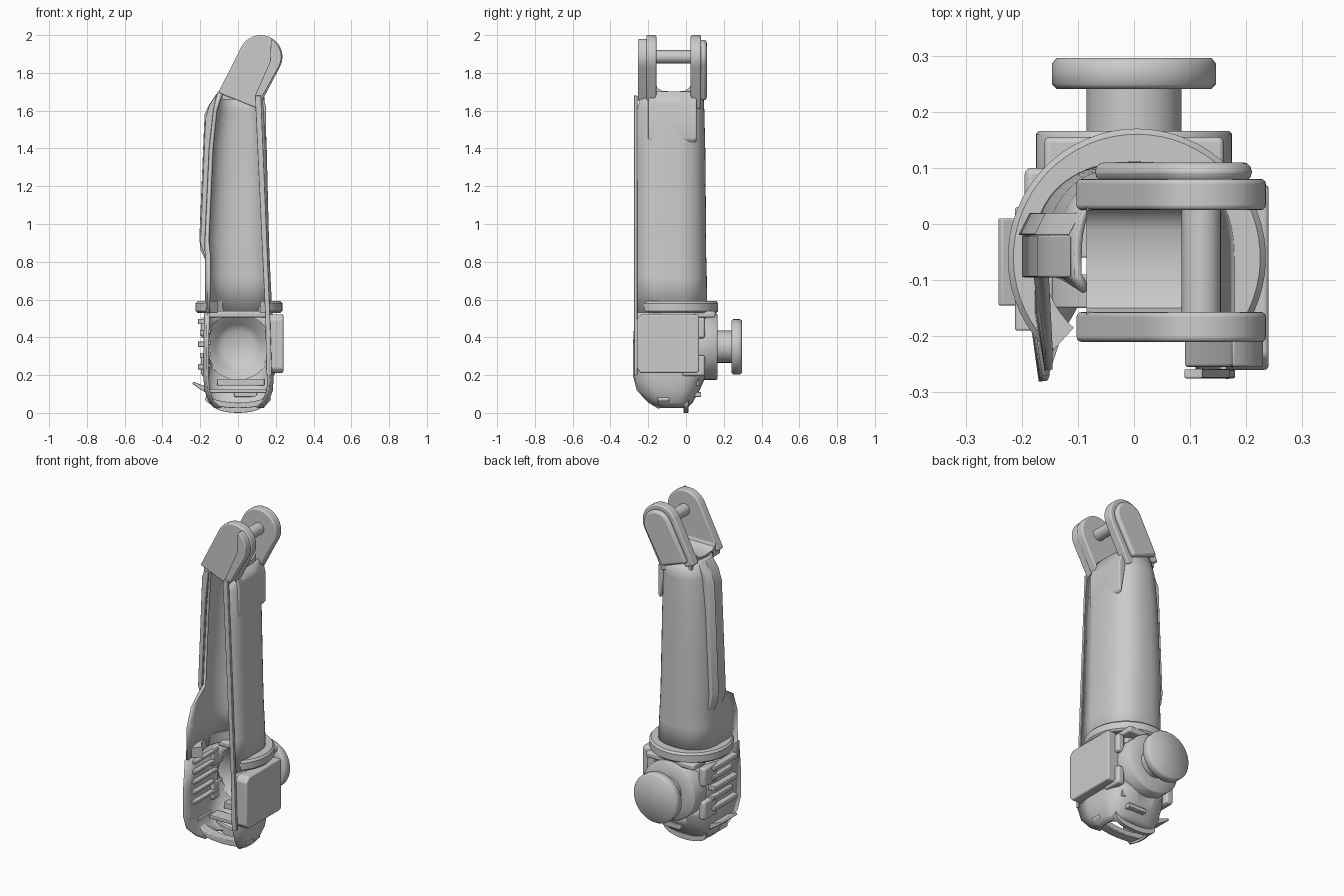
import bpy, bmesh, math
from mathutils import Vector

if "Cube" in bpy.data.objects:
    bpy.data.objects.remove(bpy.data.objects["Cube"])


def finish(name, bm, bevel=0, thick=0, angle=35):
    bmesh.ops.recalc_face_normals(bm, faces=bm.faces)
    me = bpy.data.meshes.new(name)
    bm.to_mesh(me)
    bm.free()
    ob = bpy.data.objects.new(name, me)
    bpy.context.collection.objects.link(ob)
    if thick:
        m = ob.modifiers.new("wall", 'SOLIDIFY')
        m.thickness, m.offset = thick, 0
    if bevel:
        m = ob.modifiers.new("bevel", 'BEVEL')
        m.width, m.segments = bevel, 3
    bpy.ops.object.select_all(action='DESELECT')
    bpy.context.view_layer.objects.active = ob
    ob.select_set(True)
    bpy.ops.object.shade_smooth_by_angle(angle=math.radians(angle))
    return ob


def box(name, x, y, z, bevel=0.006):
    bm = bmesh.new()
    bmesh.ops.create_cube(bm, size=1)
    for v in bm.verts:
        v.co = Vector([r[0] + (c + .5) * (r[1] - r[0]) for c, r in zip(v.co, (x, y, z))])
    return finish(name, bm, bevel)


def prism(name, pts, lo, hi, axis='y', bevel=0.006, shift=0):
    # axis y: pts are (x, z); axis x: pts are (y, z); shift slides the far end in x
    bm = bmesh.new()
    vs = [bm.verts.new((p[0], lo, p[1]) if axis == 'y' else (lo, p[0], p[1])) for p in pts]
    f = bm.faces.new(vs)
    r = bmesh.ops.extrude_face_region(bm, geom=[f])
    d = Vector((shift, hi - lo, 0) if axis == 'y' else (hi - lo, 0, 0))
    bmesh.ops.translate(bm, verts=[g for g in r['geom'] if isinstance(g, bmesh.types.BMVert)], vec=d)
    return finish(name, bm, bevel)


def lathe_y(name, pts, x, z, n=48, angle=35):
    # spin a (radius, y) profile about an axis parallel to y
    bm = bmesh.new()
    vs = [bm.verts.new((x + r, y, z)) for r, y in pts]
    es = [bm.edges.new(p) for p in zip(vs, vs[1:])]
    bmesh.ops.spin(bm, geom=vs + es, cent=(x, 0, z), axis=(0, 1, 0), angle=math.tau, steps=n)
    bmesh.ops.remove_doubles(bm, verts=bm.verts, dist=1e-4)
    return finish(name, bm, 0, 0, angle)


def channel(name, rows, n=2.7, steps=24, thick=0.014):
    # open-fronted shell: rows are (z, x left, x right, front left y, front right y, back y)
    bm = bmesh.new()
    rings = []
    for z, xl, xr, fl, fr, yb in rows:
        y0, xc, a = -.06, (xl + xr) / 2, (xr - xl) / 2
        pts = [(xl + .015, fl), (xl, (fl + y0) / 2)]
        for i in range(steps + 1):
            t = math.pi * (1 - i / steps)
            c, s = math.cos(t), max(math.sin(t), 0)
            pts.append((xc + math.copysign(abs(c) ** (2 / n), c) * a, y0 + (yb - y0) * s ** (2 / n)))
        pts += [(xr, (fr + y0) / 2), (xr - .02, fr)]
        rings.append([bm.verts.new((x, y, z)) for x, y in pts])
    for r0, r1 in zip(rings, rings[1:]):
        for i in range(len(r0) - 1):
            bm.faces.new((r0[i], r0[i + 1], r1[i + 1], r1[i]))
    return finish(name, bm, 0, thick)


# long open channel of the arm
channel("arm_channel", [
    (.53, -.17, .175, -.26, -.265, .105), (.72, -.167, .165, -.26, -.265, .103),
    (.83, -.167, .16, -.22, -.265, .10), (.91, -.173, .157, -.09, -.265, .10),
    (1.4, -.15, .145, -.09, -.265, .095), (1.6, -.13, .137, -.10, -.26, .09),
    (1.70, -.10, .13, -.12, -.23, .085)], n=2.4)

# lower housing shell, rounded in at the bottom and opened for the joint disc
lower = channel("lower_housing", [
    (.03, -.12, .13, -.15, -.15, .0), (.06, -.15, .155, -.20, -.20, .03),
    (.12, -.17, .178, -.26, -.25, .065), (.2, -.178, .182, -.28, -.275, .10),
    (.36, -.176, .18, -.28, -.275, .105), (.53, -.172, .175, -.27, -.27, .105)])
cut = lathe_y("joint_cutter", [(0, .03), (.163, .03), (.163, .3), (0, .3)], 0, .35)
cut.hide_render = True
cut.display_type = 'WIRE'
m = lower.modifiers.new("opening", 'BOOLEAN')
m.operation, m.object = 'DIFFERENCE', cut

# joint disc, shaft and end knob, dished on the inside
lathe_y("joint_knob", [
    (0, .155), (.083, .15), (.12, .125), (.165, .06), (.175, .055), (.175, .16), (.17, .166),
    (.085, .166), (.085, .241), (.138, .241), (.146, .249), (.146, .286), (.138, .296), (0, .296)],
    0, .35, angle=60)

# collar, open toward the front
bm = bmesh.new()
a0, a1, N = math.radians(-48), math.radians(228), 48
rings = []
for i in range(N + 1):
    a = a0 + (a1 - a0) * i / N
    c, s = math.cos(a), math.sin(a)
    rings.append([bm.verts.new((.005 + r * c, -.06 + r * s, z))
                  for r, z in ((.168, .53), (.22, .53), (.23, .54), (.23, .58), (.22, .592), (.168, .592))])
for r0, r1 in zip(rings, rings[1:]):
    for k in range(6):
        bm.faces.new((r0[k], r0[(k + 1) % 6], r1[(k + 1) % 6], r1[k]))
bm.faces.new(rings[0])
bm.faces.new(rings[-1])
finish("collar", bm)

# fork lugs at the top: rounded ends running down to a slanted base
cx, cz = .12, 1.885


def lug(r, base):
    arc = [math.radians(150 - 180 * i / 20) for i in range(21)]
    return [(cx + r * math.cos(a), cz + r * math.sin(a)) for a in arc] + base


prism("front_lug", lug(.115, [(.105, 1.61), (-.105, 1.695)]), -.21, -.157, bevel=.008)
prism("back_lug", lug(.115, [(.105, 1.61), (-.105, 1.695)]), .025, .08, bevel=.008)
prism("back_lug_pad", lug(.09, [(.09, 1.65), (-.075, 1.71)]), .075, .11, bevel=.016)
rim = [(cx + .11 * math.cos(a), cz + .11 * math.sin(a)) for a in
       [math.radians(60 - 90 * i / 10) for i in range(11)]]
prism("front_lug_rim", rim + [(.115, 1.65), (.09, 1.68), (.17, 1.86), (.172, 1.91)], -.255, -.2, bevel=.005)
lathe_y("fork_pin", [(0, -.17), (.035, -.17), (.035, .04), (0, .04)], cx, cz, 24)

# fork floor with filleted corners between the lugs
floor = [(-.2, 1.66), (-.2, 1.73), (-.157, 1.735), (-.15, 1.718), (-.125, 1.705), (-.06, 1.70),
         (-.01, 1.705), (.015, 1.718), (.025, 1.735), (.07, 1.73), (.07, 1.66)]
prism("fork_floor", floor, -.085, .10, 'x', 0)
prism("shoulder_panel", [(.125, 1.70), (.10, 1.64), (.135, 1.43), (.148, 1.45), (.148, 1.62)], -.2, .055)

# thin guard plate along the left side, faired back into the channel wall
prism("left_guard", [(-.115, 1.69), (-.155, 1.63), (-.178, 1.58), (-.206, .92), (-.198, .86), (-.17, .8),
                     (-.178, .9), (-.155, 1.4), (-.13, 1.62)], -.02, .02, bevel=.003, shift=.02)
prism("left_guard_edge", [(-.112, 1.69), (-.152, 1.63), (-.173, 1.56), (-.20, .9), (-.168, .8),
                          (-.175, .9), (-.152, 1.4), (-.13, 1.6)], -.095, -.02, bevel=.003)

# thin edge strip along the right front edge
prism("right_edge_strip", [(.09, 1.68), (.122, 1.68), (.17, .5), (.18, .2), (.15, .2), (.145, .5)],
      -.275, -.258, bevel=.003)

# side motor cover on the right
prism("side_cover", [(-.26, .235), (-.24, .212), (.06, .212), (.07, .225), (.07, .51), (.06, .522),
                     (-.235, .522), (-.26, .495)], .165, .24, 'x', .014)

# blocks joining the shell to the joint disc
for s in (-1, 1):
    for z in (.25, .45):
        x = sorted((s * .15, s * .195))
        box("disc_bracket", x, (-.02, .10), (z - .055, z + .055), .012)
box("disc_top_bracket", (-.16, .16), (.03, .155), (.505, .54), .01)

# ribs outside and inside the left wall
for i, z in enumerate((.23, .29, .35, .41, .47)):
    box("left_outer_rib", (-.212 + .01 * (i % 2), -.165), (-.19 + .03 * (i % 2), .03), (z, z + .028), .004)
    box("left_inner_rib", (-.17, -.145), (-.2, .02 - .03 * (i % 2)), (z + .01, z + .03), .004)
prism("left_fin", [(-.243, .155), (-.235, .165), (-.16, .135), (-.16, .1), (-.2, .125)], -.145, .01, bevel=.003)

# bottom rails bridging the two side walls, and the cross bars above them
arc = [(.175 * math.sin(t), .075 - .05 * math.cos(t)) for t in
       [math.radians(-85 + 170 * i / 16) for i in range(17)]]
top = [(x * .95, z + .03) for x, z in reversed(arc)]
prism("bottom_rail", arc + top, -.15, -.09, bevel=.004)
prism("bottom_lip", [(x * .8, z - .025) for x, z in arc] + [(x * .8, z + .02) for x, z in reversed(arc)],
      -.012, .012, bevel=.003)
box("lower_cross_bar", (-.15, .15), (-.06, .02), (.105, .125), .004)
box("upper_cross_bar", (-.11, .14), (.02, .07), (.145, .18), .004)
box("bottom_tab", (-.02, .1), (.03, .08), (.085, .11), .004)
